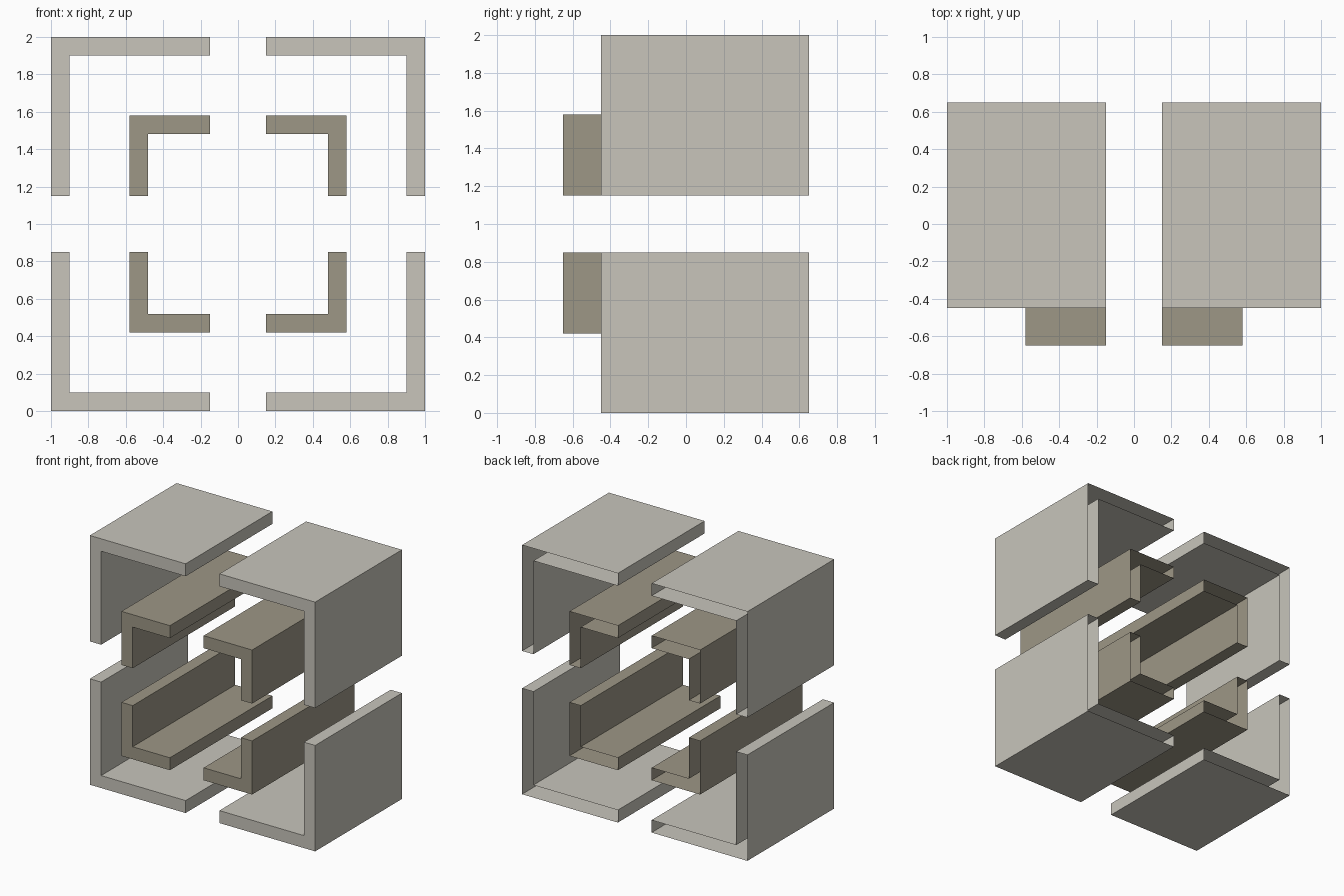
import bpy
import bmesh

if "Cube" in bpy.data.objects:
    bpy.data.objects.remove(bpy.data.objects["Cube"])

GAP, THICK, BACK = 0.15, 0.10, 0.65


def corner_brackets(name, reach, front, color):
    """L-shaped channel, closed in front and open behind, mirrored to four corners."""
    inner = reach - THICK
    profile = [(GAP, reach), (GAP, inner), (inner, inner),
               (inner, GAP), (reach, GAP), (reach, reach)]
    bm = bmesh.new()
    cap = bm.faces.new([bm.verts.new((x, front, z)) for x, z in profile])
    cap.normal_update()
    if cap.normal.y > 0:
        cap.normal_flip()

    # Pull only the outline back, leaving the rear end open
    walls = bmesh.ops.extrude_edge_only(bm, edges=bm.edges[:])
    verts = [g for g in walls["geom"] if isinstance(g, bmesh.types.BMVert)]
    bmesh.ops.translate(bm, verts=verts, vec=(0, BACK - front, 0))
    bmesh.ops.recalc_face_normals(bm, faces=bm.faces[:])
    bm.normal_update()
    if cap.normal.y > 0:
        bmesh.ops.reverse_faces(bm, faces=bm.faces[:])

    mesh = bpy.data.meshes.new(name)
    bm.to_mesh(mesh)
    bm.free()
    mat = bpy.data.materials.new(name + "_color")
    mat.diffuse_color = color
    mat.use_nodes = True
    mat.node_tree.nodes["Principled BSDF"].inputs["Base Color"].default_value = mat.diffuse_color
    mesh.materials.append(mat)

    # Origin at mid height so the mirror makes left/right and top/bottom copies
    obj = bpy.data.objects.new(name, mesh)
    obj.location.z = 1
    bpy.context.collection.objects.link(obj)
    mirror = obj.modifiers.new("Mirror", 'MIRROR')
    mirror.use_axis = (True, False, True)
    mirror.use_mirror_merge = False


# Large light frame corners and longer, darker core corners
corner_brackets("outer_frame_corners", 1.0, -0.45, (0.58, 0.56, 0.50, 1))
corner_brackets("inner_frame_corners", 0.58, -0.65, (0.34, 0.31, 0.24, 1))
